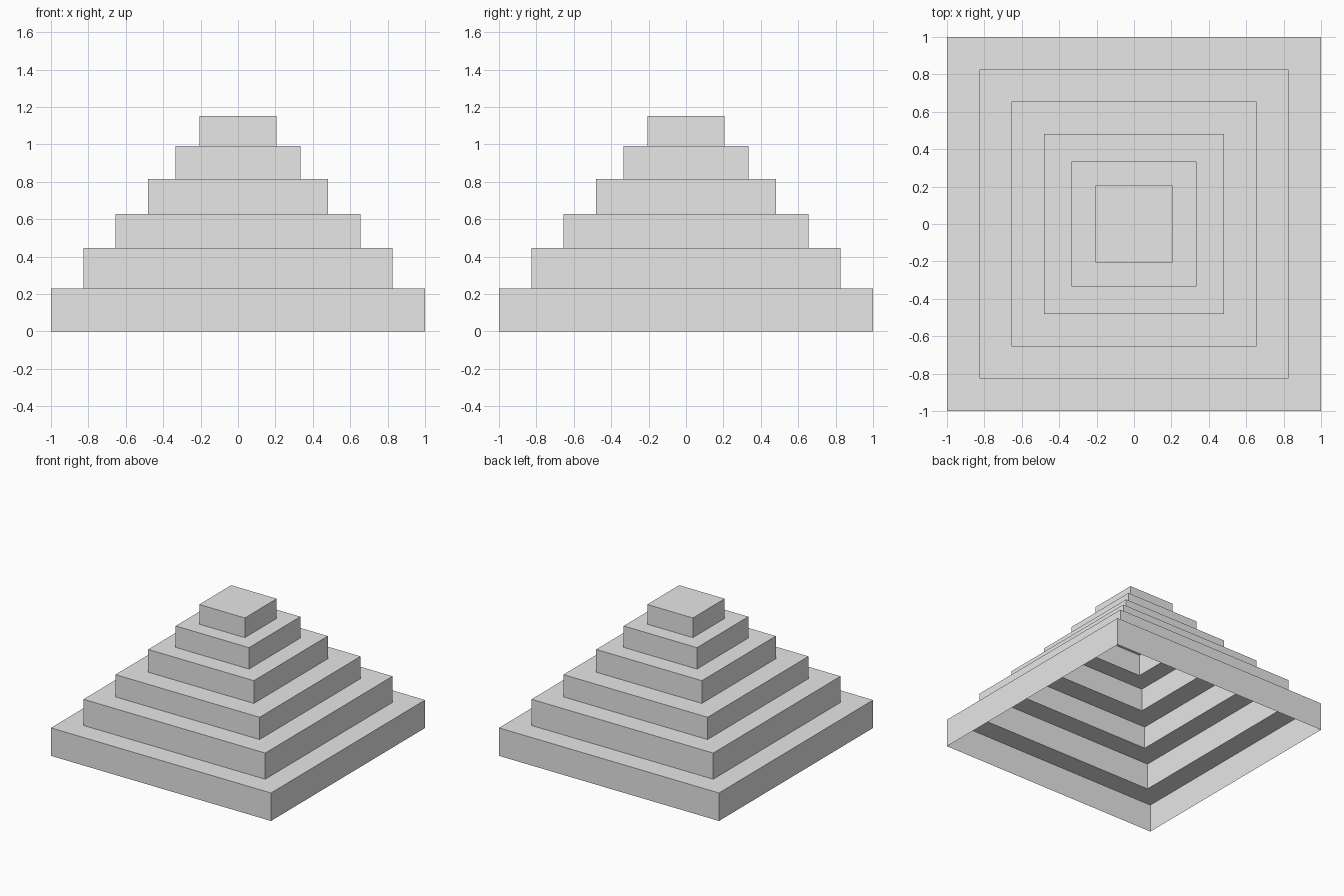
import bpy
import bmesh

cube = bpy.data.objects.get("Cube")
if cube:
    bpy.data.objects.remove(cube, do_unlink=True)

# One plain grey stone colour
GREY = (0.8, 0.8, 0.8, 1.0)
stone = bpy.data.materials.new("light_grey_stone")
stone.use_nodes = True
stone.diffuse_color = GREY
stone.node_tree.nodes["Principled BSDF"].inputs["Base Color"].default_value = GREY

# Each tier: half width and height of its top
tiers = [(1.0, 0.23), (0.826, 0.445), (0.655, 0.628),
         (0.48, 0.815), (0.333, 0.991), (0.207, 1.153)]


def square_ring(bm, half, z):
    corners = [(-1, -1), (1, -1), (1, 1), (-1, 1)]
    return [bm.verts.new((x * half, y * half, z)) for x, y in corners]


def bridge(bm, lower, upper):
    for i in range(4):
        j = (i + 1) % 4
        bm.faces.new((lower[i], lower[j], upper[j], upper[i]))


# Hollow stepped shell, open underneath and closed at the summit
bm = bmesh.new()
previous = None
base_z = 0.0
for half, top_z in tiers:
    foot = square_ring(bm, half, base_z)
    rim = square_ring(bm, half, top_z)
    if previous:
        bridge(bm, previous, foot)  # flat tread
    bridge(bm, foot, rim)  # upright wall
    previous, base_z = rim, top_z
bm.faces.new(previous)

mesh = bpy.data.meshes.new("stepped_pyramid")
bm.to_mesh(mesh)
bm.free()
mesh.materials.append(stone)
pyramid = bpy.data.objects.new("stepped_pyramid", mesh)
bpy.context.collection.objects.link(pyramid)
